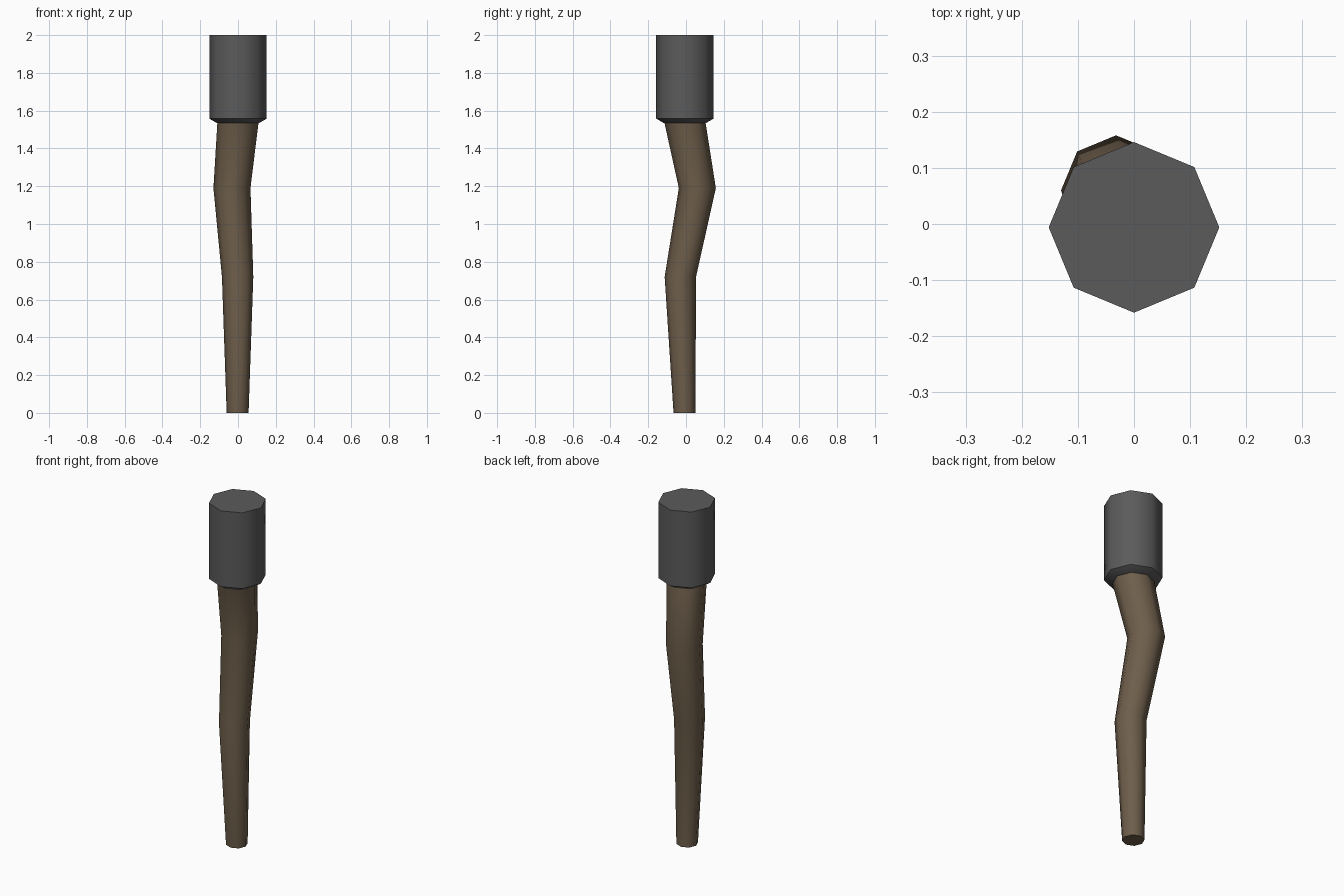
import bpy, math

if "Cube" in bpy.data.objects:
    bpy.data.objects.remove(bpy.data.objects["Cube"])


def material(name, rgb):
    m = bpy.data.materials.new(name)
    m.diffuse_color = (*rgb, 1)
    m.use_nodes = True
    m.node_tree.nodes["Principled BSDF"].inputs["Base Color"].default_value = m.diffuse_color
    return m


def octagon_loft(name, rings, mat):
    """Skin eight-sided level rings given as (x, y, z, radius), capped at both ends."""
    n = 8
    verts = [(x + r * math.cos(math.tau * i / n), y + r * math.sin(math.tau * i / n), z)
             for x, y, z, r in rings for i in range(n)]
    faces = [(k * n + i, k * n + (i + 1) % n, (k + 1) * n + (i + 1) % n, (k + 1) * n + i)
             for k in range(len(rings) - 1) for i in range(n)]
    last = (len(rings) - 1) * n
    faces += [tuple(reversed(range(n))), tuple(range(last, last + n))]
    mesh = bpy.data.meshes.new(name)
    mesh.from_pydata(verts, [], faces)
    mesh.materials.append(mat)
    ob = bpy.data.objects.new(name, mesh)
    bpy.context.collection.objects.link(ob)
    bpy.ops.object.select_all(action='DESELECT')
    ob.select_set(True)
    bpy.context.view_layer.objects.active = ob
    bpy.ops.object.shade_smooth_by_angle(angle=math.radians(50))
    return ob


wood = material("brown_wood", (0.155, 0.112, 0.07))
grey = material("dark_grey", (0.105, 0.105, 0.105))

# crooked tapering shaft
octagon_loft("shaft", [(-0.002, -0.008, 0, 0.058),
                       (-0.002, -0.030, 0.72, 0.083),
                       (-0.032, 0.060, 1.19, 0.098),
                       (0, -0.006, 1.54, 0.109)], wood)

# head wrapped around the thick end, with a chamfered lower rim
octagon_loft("head", [(0, -0.006, 1.535, 0.113),
                      (0, -0.006, 1.558, 0.152),
                      (0, -0.006, 2.0, 0.152)], grey)
